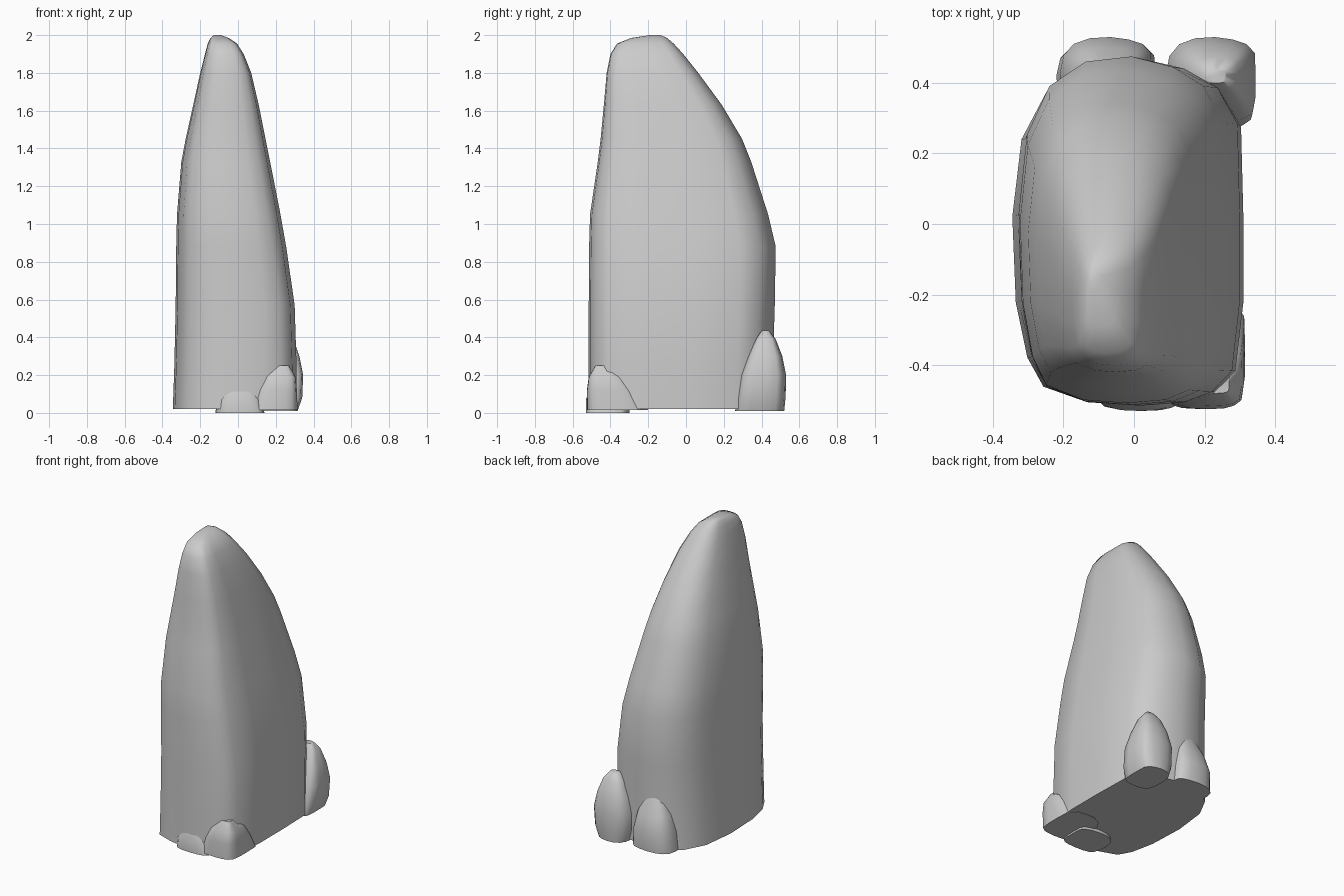
import bpy, bmesh

# Rounded-block outline, normalised to -1..1, counter-clockwise from front right
BLOCK = [(0.93, -0.8), (1, -0.4), (1, 0.1), (0.98, 0.62), (0.8, 0.83), (0.5, 0.94), (0.1, 1),
         (-0.35, 0.97), (-0.7, 0.83), (-0.92, 0.55), (-1, 0.1), (-0.97, -0.4), (-0.87, -0.72),
         (-0.73, -0.89), (-0.35, -0.98), (0.1, -1), (0.5, -0.98), (0.75, -0.92)]


def loft(name, sections):
    """Stack the outline through rows of z, x min, x max, y min, y max."""
    bm = bmesh.new()
    rings = []
    for z, x0, x1, y0, y1 in sections:
        rings.append([bm.verts.new(((x0 + x1) / 2 + u * (x1 - x0) / 2,
                                    (y0 + y1) / 2 + v * (y1 - y0) / 2, z)) for u, v in BLOCK])
    n = len(BLOCK)
    for a, b in zip(rings, rings[1:]):
        for i in range(n):
            j = (i + 1) % n
            bm.faces.new((a[i], a[j], b[j], b[i]))
    bm.faces.new(rings[0][::-1])
    bm.faces.new(rings[-1])
    bmesh.ops.recalc_face_normals(bm, faces=bm.faces)
    mesh = bpy.data.meshes.new(name)
    bm.to_mesh(mesh)
    bm.free()
    ob = bpy.data.objects.new(name, mesh)
    bpy.context.collection.objects.link(ob)
    bpy.ops.object.select_all(action='DESELECT')
    ob.select_set(True)
    bpy.context.view_layer.objects.active = ob
    bpy.ops.object.shade_smooth_by_angle(angle=0.9)
    return ob


# Tall leaning stone
loft("standing_stone", [
    (0.02, -0.345, 0.31, -0.515, 0.46),
    (0.25, -0.337, 0.31, -0.515, 0.46),
    (0.57, -0.33, 0.30, -0.515, 0.47),
    (0.88, -0.327, 0.255, -0.513, 0.475),
    (1.05, -0.323, 0.225, -0.508, 0.435),
    (1.33, -0.30, 0.17, -0.467, 0.345),
    (1.45, -0.277, 0.146, -0.452, 0.297),
    (1.63, -0.237, 0.11, -0.435, 0.19),
    (1.80, -0.20, 0.07, -0.42, 0.065),
    (1.90, -0.175, 0.03, -0.40, -0.015),
    (1.955, -0.16, -0.005, -0.365, -0.065),
    (1.985, -0.145, -0.05, -0.29, -0.10),
    (2.0, -0.13, -0.09, -0.19, -0.135)])

# Leaning rock at the back right corner
loft("back_right_rock", [
    (0.01, 0.11, 0.315, 0.26, 0.52),
    (0.08, 0.09, 0.34, 0.27, 0.527),
    (0.20, 0.09, 0.345, 0.29, 0.53),
    (0.30, 0.12, 0.325, 0.33, 0.51),
    (0.39, 0.16, 0.295, 0.37, 0.475),
    (0.435, 0.20, 0.26, 0.40, 0.44)])

# Low swelling at the back left
loft("back_left_rock", [
    (0.02, -0.22, 0.06, 0.3, 0.52),
    (0.14, -0.21, 0.05, 0.3, 0.53),
    (0.25, -0.18, 0.03, 0.32, 0.50),
    (0.36, -0.13, -0.01, 0.36, 0.45)])

# Low rocks along the front foot
loft("front_right_rock", [
    (0.015, 0.05, 0.315, -0.525, -0.2),
    (0.12, 0.09, 0.312, -0.525, -0.27),
    (0.19, 0.13, 0.305, -0.515, -0.33),
    (0.25, 0.19, 0.27, -0.48, -0.42)])
loft("front_rock", [
    (0.0, -0.12, 0.14, -0.53, -0.3),
    (0.07, -0.11, 0.12, -0.53, -0.3),
    (0.14, -0.06, 0.08, -0.505, -0.35)])
